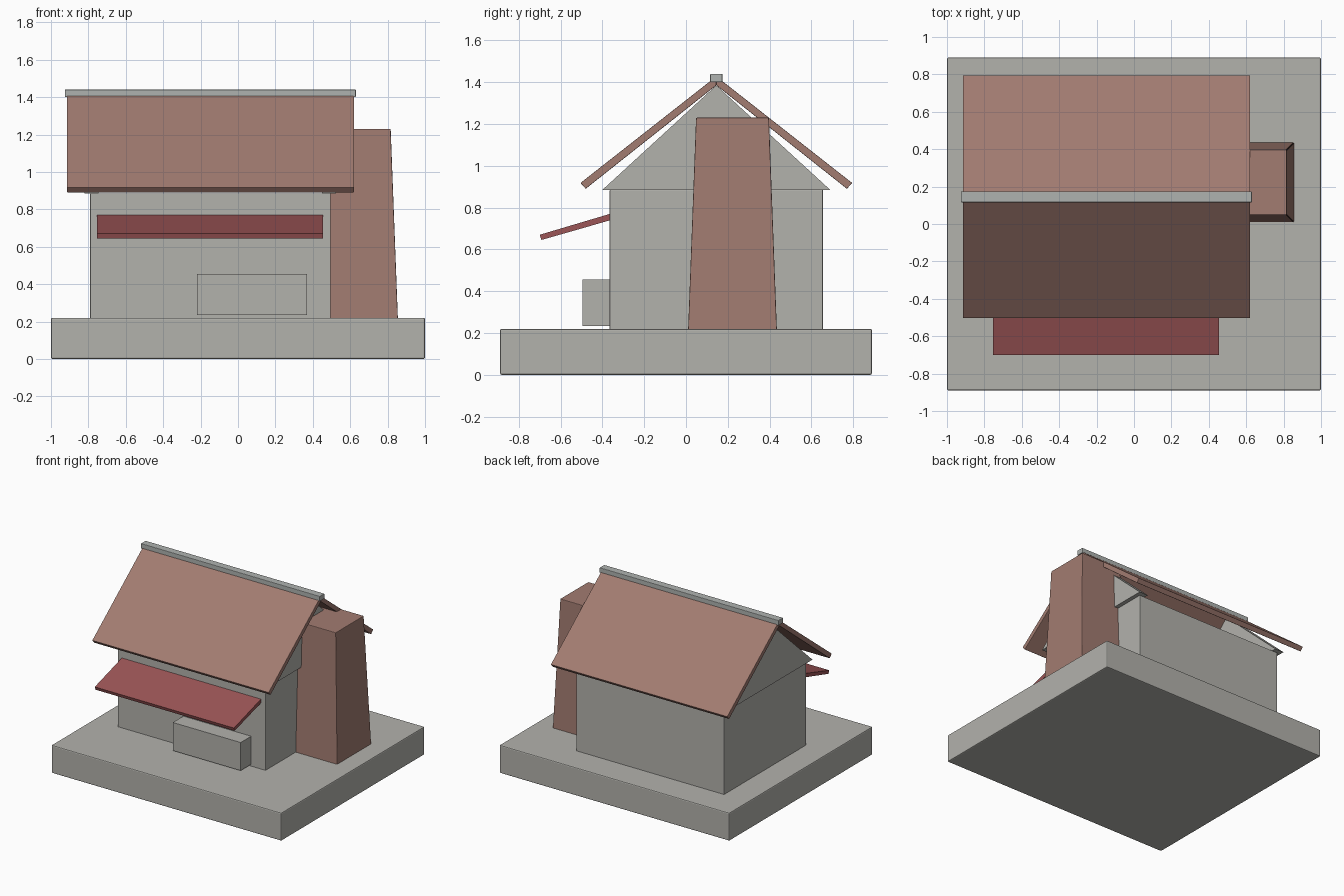
import bpy, bmesh

cube = bpy.data.objects.get("Cube")
if cube:
    bpy.data.objects.remove(cube, do_unlink=True)


def material(name, r, g, b):
    m = bpy.data.materials.new(name)
    m.use_nodes = True
    m.diffuse_color = (r, g, b, 1)
    m.node_tree.nodes["Principled BSDF"].inputs["Base Color"].default_value = (r, g, b, 1)
    return m


STONE = material("stone grey", 0.45, 0.445, 0.415)
RIDGE = material("pale ridge grey", 0.43, 0.45, 0.435)
CLAY = material("clay brown", 0.36, 0.2, 0.165)
RED = material("awning red", 0.33, 0.09, 0.093)


def finish(name, bm, mat, bevel):
    bmesh.ops.recalc_face_normals(bm, faces=bm.faces)
    mesh = bpy.data.meshes.new(name)
    bm.to_mesh(mesh)
    bm.free()
    mesh.materials.append(mat)
    ob = bpy.data.objects.new(name, mesh)
    bpy.context.collection.objects.link(ob)
    if bevel:
        mod = ob.modifiers.new("edge bevel", "BEVEL")
        mod.width = bevel
        mod.segments = 2
    return ob


def prism(name, profile, x0, x1, mat, bevel=0):
    """Extrude a (y, z) profile along x."""
    bm = bmesh.new()
    face = bm.faces.new([bm.verts.new((x0, y, z)) for y, z in profile])
    ext = bmesh.ops.extrude_face_region(bm, geom=[face])
    verts = [v for v in ext["geom"] if isinstance(v, bmesh.types.BMVert)]
    bmesh.ops.translate(bm, verts=verts, vec=(x1 - x0, 0, 0))
    return finish(name, bm, mat, bevel)


def box(name, x, y, z, mat, bevel=0, taper=1):
    """Box from three (min, max) ranges; taper scales its top."""
    bm = bmesh.new()
    bmesh.ops.create_cube(bm, size=1)
    for v in bm.verts:
        k = taper if v.co.z > 0 else 1
        v.co.x = sum(x) / 2 + v.co.x * k * (x[1] - x[0])
        v.co.y = sum(y) / 2 + v.co.y * k * (y[1] - y[0])
        v.co.z = sum(z) / 2 + v.co.z * (z[1] - z[0])
    return finish(name, bm, mat, bevel)


# Ground slab and house walls
box("base_slab", (-1, 1), (-0.89, 0.89), (0, 0.22), STONE, 0.008)
box("walls", (-0.79, 0.495), (-0.365, 0.655), (0.21, 0.885), STONE, 0.003)

# Gable plates at both ends
MID = 0.145
for side, x0, x1 in (("right", -0.82, -0.745), ("left", 0.45, 0.525)):
    prism(side + "_gable", [(MID - 0.545, 0.885), (MID + 0.545, 0.885), (MID, 1.385)],
          x0, x1, STONE)

# Sloping roof slabs, mirrored about the ridge line
for side, s in (("front", -1), ("back", 1)):
    slope = [(0, 1.385), (0.625, 0.89), (0.65, 0.918), (0, 1.428)]
    prism(side + "_roof", [(MID + s * d, z) for d, z in slope], -0.915, 0.62, CLAY, 0.003)
box("ridge_cap", (-0.925, 0.63), (0.116, 0.174), (1.4, 1.44), RIDGE, 0.003)

# Tapered chimney on the left end
box("chimney", (0.425, 0.855), (0.01, 0.435), (0.21, 1.23), CLAY, 0.004, 0.82)

# Front awning and planter
prism("awning", [(-0.34, 0.777), (-0.7, 0.67), (-0.692, 0.645), (-0.34, 0.746)],
      -0.755, 0.455, RED)
box("planter", (-0.22, 0.37), (-0.495, -0.355), (0.234, 0.455), STONE)
